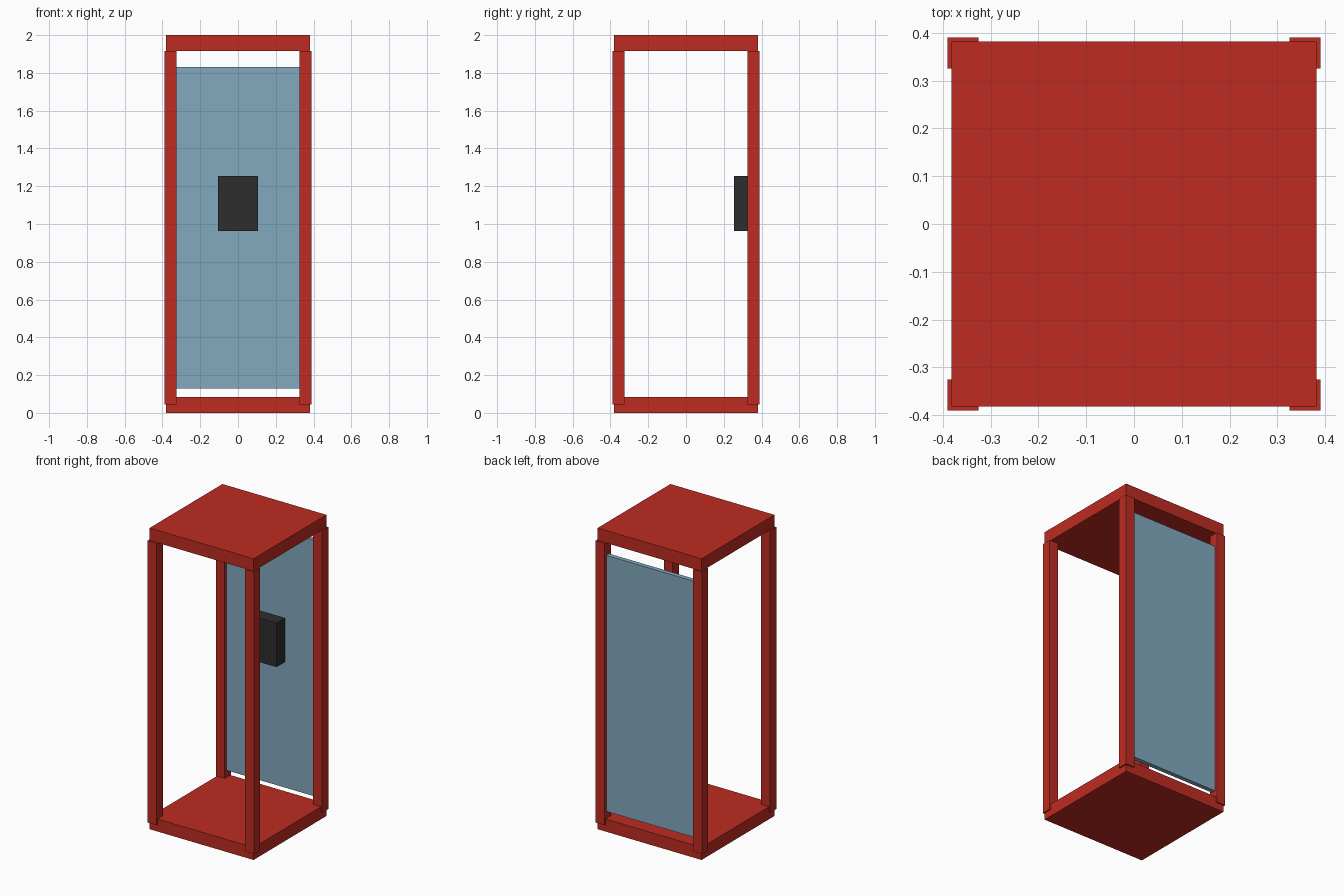
import bpy

cube = bpy.data.objects.get("Cube")
if cube:
    bpy.data.objects.remove(cube, do_unlink=True)


def make_material(name, rgb):
    mat = bpy.data.materials.new(name)
    mat.use_nodes = True
    mat.diffuse_color = (*rgb, 1)
    mat.node_tree.nodes["Principled BSDF"].inputs["Base Color"].default_value = (*rgb, 1)
    return mat


def box(name, low, high, mat):
    """Axis-aligned box between two opposite corners."""
    center = [(a + b) / 2 for a, b in zip(low, high)]
    bpy.ops.mesh.primitive_cube_add(size=1, location=center)
    obj = bpy.context.object
    obj.name = name
    obj.scale = [b - a for a, b in zip(low, high)]
    bpy.ops.object.transform_apply(location=False, rotation=False, scale=True)
    obj.data.materials.append(mat)
    return obj


red = make_material("red paint", (0.515, 0.025, 0.016))
glass = make_material("blue glass", (0.223, 0.397, 0.515))
dark = make_material("dark grey", (0.027, 0.027, 0.027))

SLAB = 0.382               # half width of floor and roof
INNER, OUTER = 0.325, 0.39  # corner post faces
MIDDLE = (INNER + OUTER) / 2
THICK = 0.03               # glass thickness
HEIGHT, SLAB_H = 2.0, 0.083

# Floor and roof slabs
box("floor", (-SLAB, -SLAB, 0), (SLAB, SLAB, SLAB_H), red)
box("roof", (-SLAB, -SLAB, HEIGHT - SLAB_H), (SLAB, SLAB, HEIGHT), red)

# Corner posts, standing slightly proud of the slabs
for side, sx in (("left", 1), ("right", -1)):
    for end, sy in (("front", -1), ("back", 1)):
        xs = sorted((sx * INNER, sx * OUTER))
        ys = sorted((sy * INNER, sy * OUTER))
        box(f"{end}_{side}_post", (xs[0], ys[0], 0.045),
            (xs[1], ys[1], HEIGHT - SLAB_H), red)

# Back glass pane, centred between the back posts
box("back_glass", (-INNER, MIDDLE - THICK / 2, 0.13),
    (INNER, MIDDLE + THICK / 2, 1.83), glass)

# Wall unit mounted on the inside of the glass
box("wall_unit", (-0.105, 0.255, 0.963), (0.105, MIDDLE - THICK / 2, 1.255), dark)
